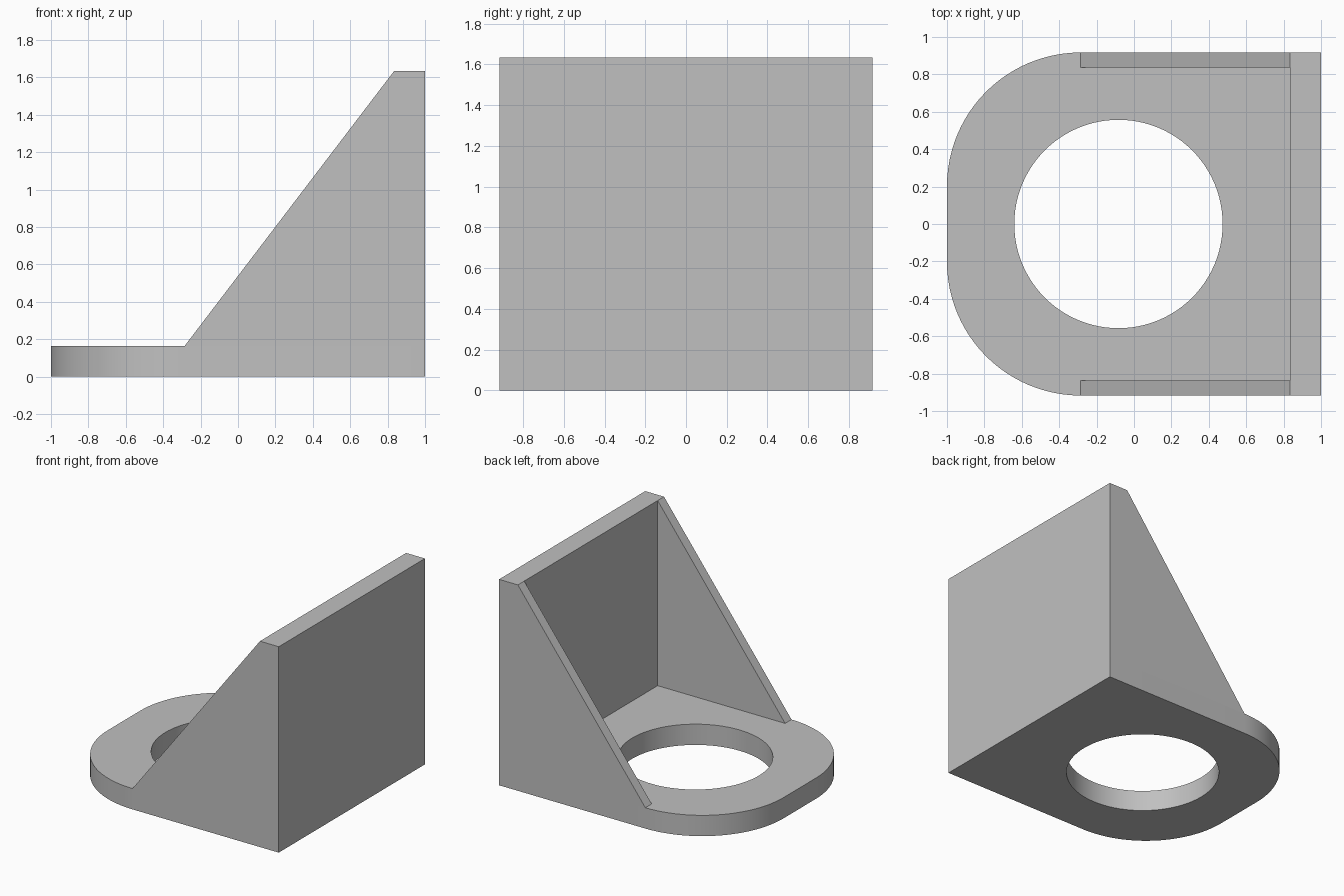
import bpy, bmesh, math
from mathutils import Vector

cube = bpy.data.objects.get("Cube")
if cube:
    bpy.data.objects.remove(cube, do_unlink=True)

HALF_W = 0.917      # half width in y
BASE_T = 0.165      # base thickness
TOP = 1.635         # wall height
WALL_X = 0.835      # inner face of the wall
RIB_X = -0.285      # low end of the ribs
RIB_T = 0.08
CORNER_R = 0.715
HOLE_X, HOLE_R = -0.083, 0.557

grey = bpy.data.materials.new("plain grey")
grey.use_nodes = True
colour = (0.53, 0.53, 0.53, 1)
grey.diffuse_color = colour
grey.node_tree.nodes["Principled BSDF"].inputs["Base Color"].default_value = colour


def arc(cx, cy, r, start, end, steps):
    """Points along an arc, angles in degrees."""
    angles = [math.radians(start + (end - start) * i / steps) for i in range(steps + 1)]
    return [(cx + r * math.cos(a), cy + r * math.sin(a)) for a in angles]


def extruded(name, loops, to_3d, direction):
    """Fill closed 2D loops (later loops are holes) and extrude them into a solid."""
    bm = bmesh.new()
    edges = []
    for loop in loops:
        verts = [bm.verts.new(to_3d(u, v)) for u, v in loop]
        edges += [bm.edges.new((a, b)) for a, b in zip(verts, verts[1:] + verts[:1])]
    bmesh.ops.triangle_fill(bm, use_beauty=True, edges=edges)
    extrusion = bmesh.ops.extrude_face_region(bm, geom=bm.faces[:], use_keep_orig=True)
    moved = [g for g in extrusion["geom"] if isinstance(g, bmesh.types.BMVert)]
    bmesh.ops.translate(bm, verts=moved, vec=Vector(direction))
    bmesh.ops.recalc_face_normals(bm, faces=bm.faces[:])
    mesh = bpy.data.meshes.new(name)
    bm.to_mesh(mesh)
    bm.free()
    mesh.materials.append(grey)
    obj = bpy.data.objects.new(name, mesh)
    bpy.context.collection.objects.link(obj)
    return obj


# Base plate with two rounded corners and a round hole
cx, cy = -1 + CORNER_R, HALF_W - CORNER_R
outline = [(1, -HALF_W), (1, HALF_W)]
outline += arc(cx, cy, CORNER_R, 90, 180, 24)
outline += arc(cx, -cy, CORNER_R, 180, 270, 24)
hole = arc(HOLE_X, 0, HOLE_R, 0, 360, 96)[:-1]
base = extruded("base_plate", [outline, hole], lambda x, y: (x, y, 0), (0, 0, BASE_T))

# Upright wall
wall = [(WALL_X, BASE_T), (1, BASE_T), (1, TOP), (WALL_X, TOP)]
extruded("upright_wall", [wall], lambda x, z: (x, -HALF_W, z), (0, 2 * HALF_W, 0))

# Triangular ribs on both sides
rib = [(RIB_X, BASE_T), (WALL_X, BASE_T), (WALL_X, TOP)]
for name, side in (("right_rib", -1), ("left_rib", 1)):
    extruded(name, [rib], lambda x, z: (x, side * HALF_W, z), (0, -side * RIB_T, 0))

# Smooth the curved edges of the base
bpy.ops.object.select_all(action="DESELECT")
base.select_set(True)
bpy.context.view_layer.objects.active = base
bpy.ops.object.shade_smooth_by_angle(angle=math.radians(30))
